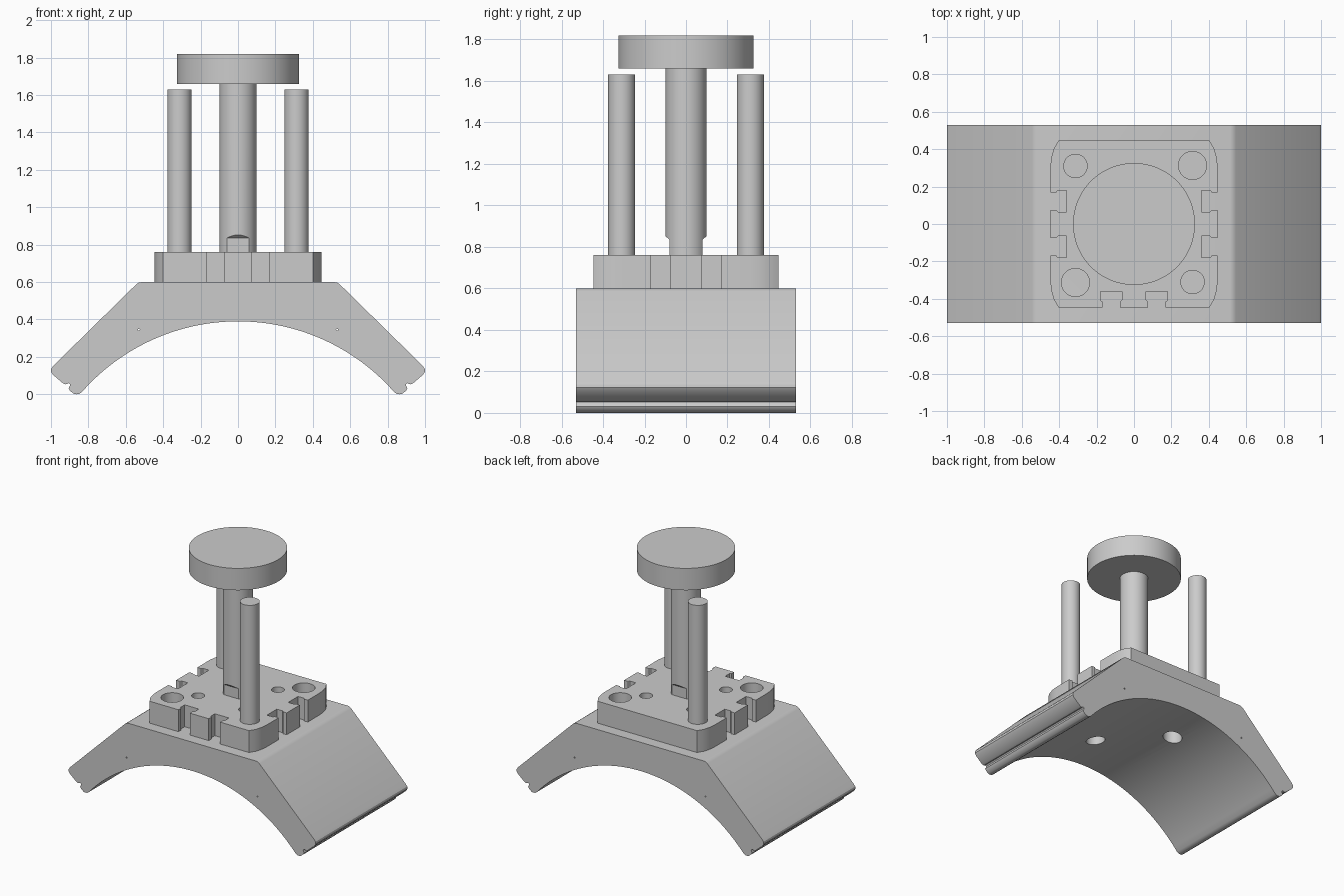
import bpy, bmesh, math
from mathutils import Matrix

if "Cube" in bpy.data.objects:
    bpy.data.objects.remove(bpy.data.objects["Cube"], do_unlink=True)

grey = bpy.data.materials.new("plain_grey")
grey.use_nodes = True
COLOUR = (0.6, 0.6, 0.6, 1)
grey.diffuse_color = COLOUR
grey.node_tree.nodes["Principled BSDF"].inputs["Base Color"].default_value = COLOUR


def finish(name, bm):
    bmesh.ops.recalc_face_normals(bm, faces=bm.faces)
    mesh = bpy.data.meshes.new(name)
    bm.to_mesh(mesh)
    bm.free()
    mesh.materials.append(grey)
    obj = bpy.data.objects.new(name, mesh)
    bpy.context.collection.objects.link(obj)
    return obj


def prism(name, outline, lo, hi, along="z", turn=0):
    """Extrude a flat outline between lo and hi, along z or y."""
    bm = bmesh.new()
    place = (lambda a, b, h: (a, b, h)) if along == "z" else (lambda a, b, h: (a, h, b))
    face = bm.faces.new([bm.verts.new(place(a, b, lo)) for a, b in outline])
    new = bmesh.ops.extrude_face_region(bm, geom=[face])["geom"]
    bmesh.ops.translate(bm, vec=place(0, 0, hi - lo),
                        verts=[v for v in new if isinstance(v, bmesh.types.BMVert)])
    bmesh.ops.rotate(bm, verts=bm.verts, matrix=Matrix.Rotation(turn, 3, "Z"))
    return finish(name, bm)


def disc(x, y, r, n=64):
    return [(x + r * math.cos(math.tau * i / n), y + r * math.sin(math.tau * i / n))
            for i in range(n)]


def rod(name, x, y, r, lo, hi):
    return prism(name, disc(x, y, r), lo, hi)


def select(obj):
    bpy.ops.object.select_all(action="DESELECT")
    obj.select_set(True)
    bpy.context.view_layer.objects.active = obj


def cut(obj, cutters):
    select(obj)
    for cutter in cutters:
        mod = obj.modifiers.new("cut", "BOOLEAN")
        mod.operation, mod.solver, mod.object = "DIFFERENCE", "EXACT", cutter
        bpy.ops.object.modifier_apply(modifier=mod.name)
        bpy.data.objects.remove(cutter, do_unlink=True)


def smooth(obj):
    select(obj)
    bpy.ops.object.shade_smooth_by_angle(angle=math.radians(30))


# Arched saddle: sloped shoulders, rounded lips with a small groove
RADIUS, APEX = 1.111, 0.39
side = [(0.515, 0.6), (0.53, 0.597), (0.545, 0.587), (0.985, 0.155), (0.998, 0.138),
        (1.0, 0.122), (0.99, 0.105), (0.935, 0.058), (0.92, 0.053), (0.905, 0.06),
        (0.898, 0.052), (0.9, 0.042), (0.906, 0.032), (0.9, 0.02), (0.878, 0.003),
        (0.865, 0), (0.85, 0.002)]
end = math.asin(0.835 / RADIUS)
for i in range(25):
    a = end * (1 - i / 24)
    side.append((RADIUS * math.sin(a), APEX - RADIUS + RADIUS * math.cos(a)))
outline = side + [(-x, z) for x, z in reversed(side[:-1])]
saddle = prism("saddle", outline, -0.53, 0.53, along="y")

# Bolt holes run through one diagonal, widened from below
bolts = [(0.19, -0.19), (-0.19, 0.19)]
cut(saddle, [rod("bore", x, y, 0.043, 0.2, 0.7) for x, y in bolts]
    + [rod("counterbore", x, y, 0.066, 0.2, 0.47) for x, y in bolts]
    + [prism("pin_hole", disc(x, 0.345, 0.005, 12), -0.6, 0.6, along="y")
       for x in (-0.53, 0.53)])
smooth(saddle)

# Mounting plate with curved corners
corner = [(0.447, 0.31), (0.442, 0.355), (0.428, 0.405), (0.402, 0.447)]
top = corner + [(-x, y) for x, y in reversed(corner)]
plate = prism("mounting_plate", top + [(x, -y) for x, y in reversed(top)], 0.6, 0.76)

# T slots in pairs on three sides of the plate
tee = [(0.5, 0.046), (0.417, 0.046), (0.407, 0.057), (0.36, 0.057)]
tee += [(x, -y) for x, y in reversed(tee)]
slots = [prism("slot", [(x, y + shift) for x, y in tee], 0.5, 0.9, turn=turn)
         for turn in (0, math.pi, -math.pi / 2) for shift in (-0.122, 0.122)]
sockets = [rod("socket", s * 0.313, s * 0.313, 0.075, 0.5, 0.9) for s in (-1, 1)]
bores = [rod("bore", a * 0.19, b * 0.19, 0.043, 0.5, 0.9) for a in (-1, 1) for b in (-1, 1)]
cut(plate, slots + sockets + bores)
smooth(plate)

# Two guide posts on opposite corners
for name, s in (("front_post", 1), ("back_post", -1)):
    smooth(rod(name, s * 0.313, -s * 0.31, 0.065, 0.6, 1.63))

# Centre column, flattened front and back near its foot
column = rod("centre_column", 0, 0, 0.099, 0.7, 1.66)
flats = []
for s in (-1, 1):
    wedge = [(s * 0.08, 0.6), (s * 0.08, 0.835), (s * 0.11, 0.862), (s * 0.2, 0.862), (s * 0.2, 0.6)]
    flats.append(prism("flat", wedge, -0.2, 0.2, along="y", turn=math.pi / 2))
cut(column, flats)
smooth(column)

# Round knob
smooth(rod("knob", 0, 0, 0.326, 1.66, 1.82))
